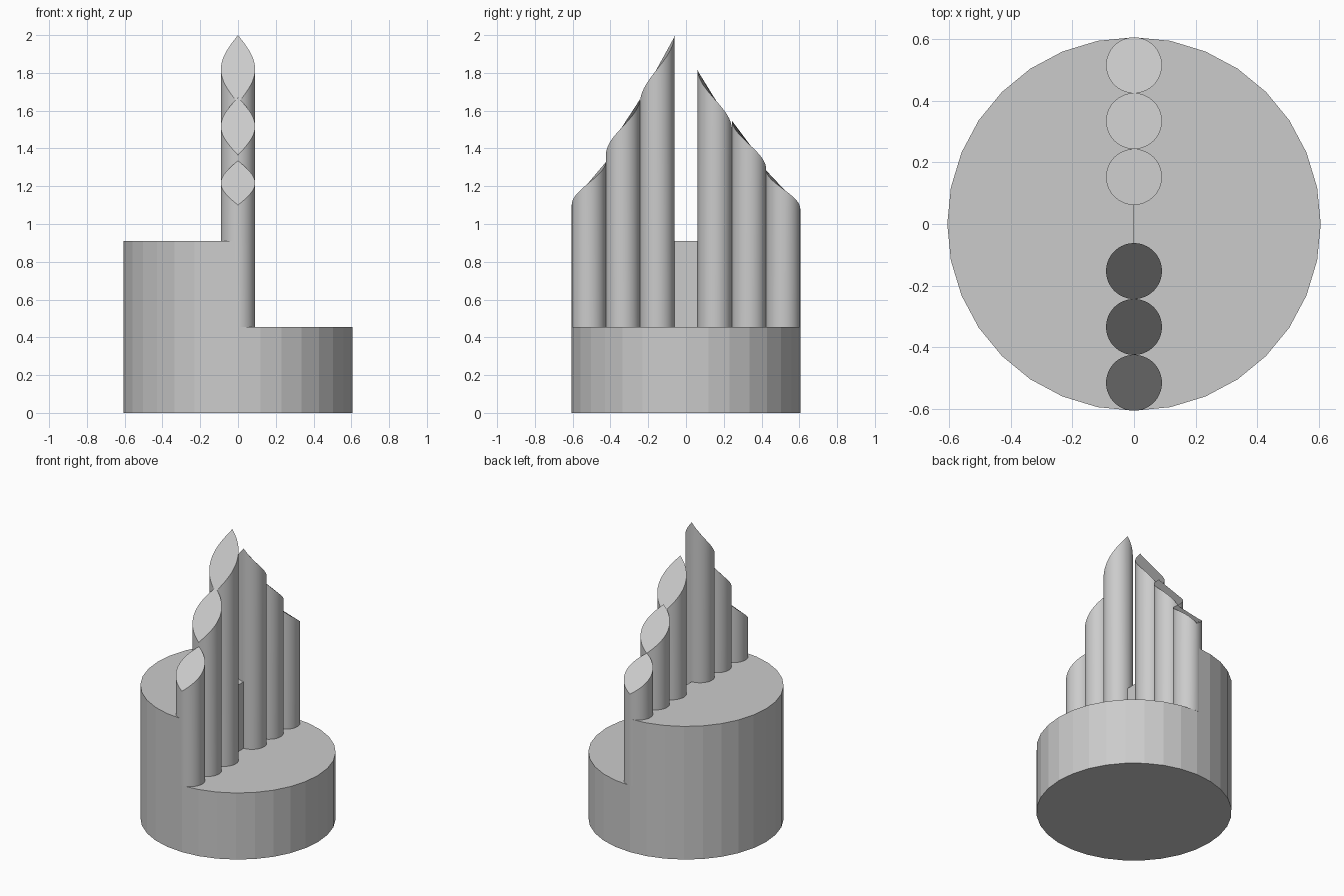
import bpy
import bmesh
from math import sin, cos, pi, radians

old = bpy.data.objects.get("Cube")
if old:
    bpy.data.objects.remove(old, do_unlink=True)

GREY = (0.6, 0.6, 0.6, 1.0)
mat = bpy.data.materials.new("plain grey")
mat.use_nodes = True
mat.diffuse_color = GREY
mat.node_tree.nodes["Principled BSDF"].inputs["Base Color"].default_value = GREY

RADIUS, LOW, HIGH = 0.605, 0.455, 0.91
PILLAR_RADIUS = 0.0905


def add_object(name, bm):
    bmesh.ops.remove_doubles(bm, verts=bm.verts, dist=0.0001)
    bmesh.ops.recalc_face_normals(bm, faces=bm.faces)
    mesh = bpy.data.meshes.new(name)
    bm.to_mesh(mesh)
    bm.free()
    mesh.materials.append(mat)
    obj = bpy.data.objects.new(name, mesh)
    bpy.context.collection.objects.link(obj)
    return obj


def stepped_base(sides=32):
    """Drum whose -x half is raised to a second level."""
    bm = bmesh.new()
    half = sides // 2
    ring = [(RADIUS * sin(2 * pi * i / sides), -RADIUS * cos(2 * pi * i / sides))
            for i in range(sides + 1)]

    def face(points):
        bm.faces.new([bm.verts.new(p) for p in points])

    # Floor, then wall panels and deck of each half
    face([(x, y, 0) for x, y in ring[:sides]])
    for arc, top in ((ring[:half + 1], LOW), (ring[half:], HIGH)):
        for (x0, y0), (x1, y1) in zip(arc, arc[1:]):
            wall = [(x0, y0, 0), (x1, y1, 0), (x1, y1, top), (x0, y0, top)]
            # Raised panels share the step's corners
            if top == HIGH and (x1, y1) == arc[-1]:
                wall.insert(2, (x1, y1, LOW))
            if top == HIGH and (x0, y0) == arc[0]:
                wall.append((x0, y0, LOW))
            face(wall)
        face([(x, y, top) for x, y in arc])
    # Riser between the two decks
    face([(0, -RADIUS, LOW), (0, RADIUS, LOW), (0, RADIUS, HIGH), (0, -RADIUS, HIGH)])
    return add_object("stepped_base", bm)


def pillar(name, y, z_outer, z_inner, sides=64):
    """Round pillar whose rim climbs evenly round from its outer to its inner side."""
    out = -1 if y < 0 else 1
    bm = bmesh.new()
    bottom, rim = [], []
    for i in range(sides):
        a = 2 * pi * i / sides
        px, py = PILLAR_RADIUS * sin(a), y + out * PILLAR_RADIUS * cos(a)
        climb = 1 - abs(1 - 2 * i / sides)
        bottom.append(bm.verts.new((px, py, LOW)))
        rim.append(bm.verts.new((px, py, z_outer + (z_inner - z_outer) * climb)))
    for i in range(sides):
        j = (i + 1) % sides
        bm.faces.new((bottom[i], bottom[j], rim[j], rim[i]))
    bm.faces.new(bottom)
    bm.faces.new(rim)
    obj = add_object(name, bm)
    bpy.ops.object.select_all(action="DESELECT")
    obj.select_set(True)
    bpy.context.view_layer.objects.active = obj
    bpy.ops.object.shade_smooth_by_angle(angle=radians(12))
    return obj


stepped_base()

# Two rows of touching pillars, listed from the centre outward: (outer, inner) heights
rows = {
    "front": (-1, [(1.64, 2.0), (1.365, 1.67), (1.10, 1.335)]),
    "back": (1, [(1.50, 1.82), (1.29, 1.555), (1.08, 1.29)]),
}
for row, (side, heights) in rows.items():
    for k, (size, (z_out, z_in)) in enumerate(zip(("tall", "middle", "short"), heights)):
        y = side * (RADIUS - PILLAR_RADIUS * (5 - 2 * k))
        pillar(f"{row}_{size}_pillar", y, z_out, z_in)
